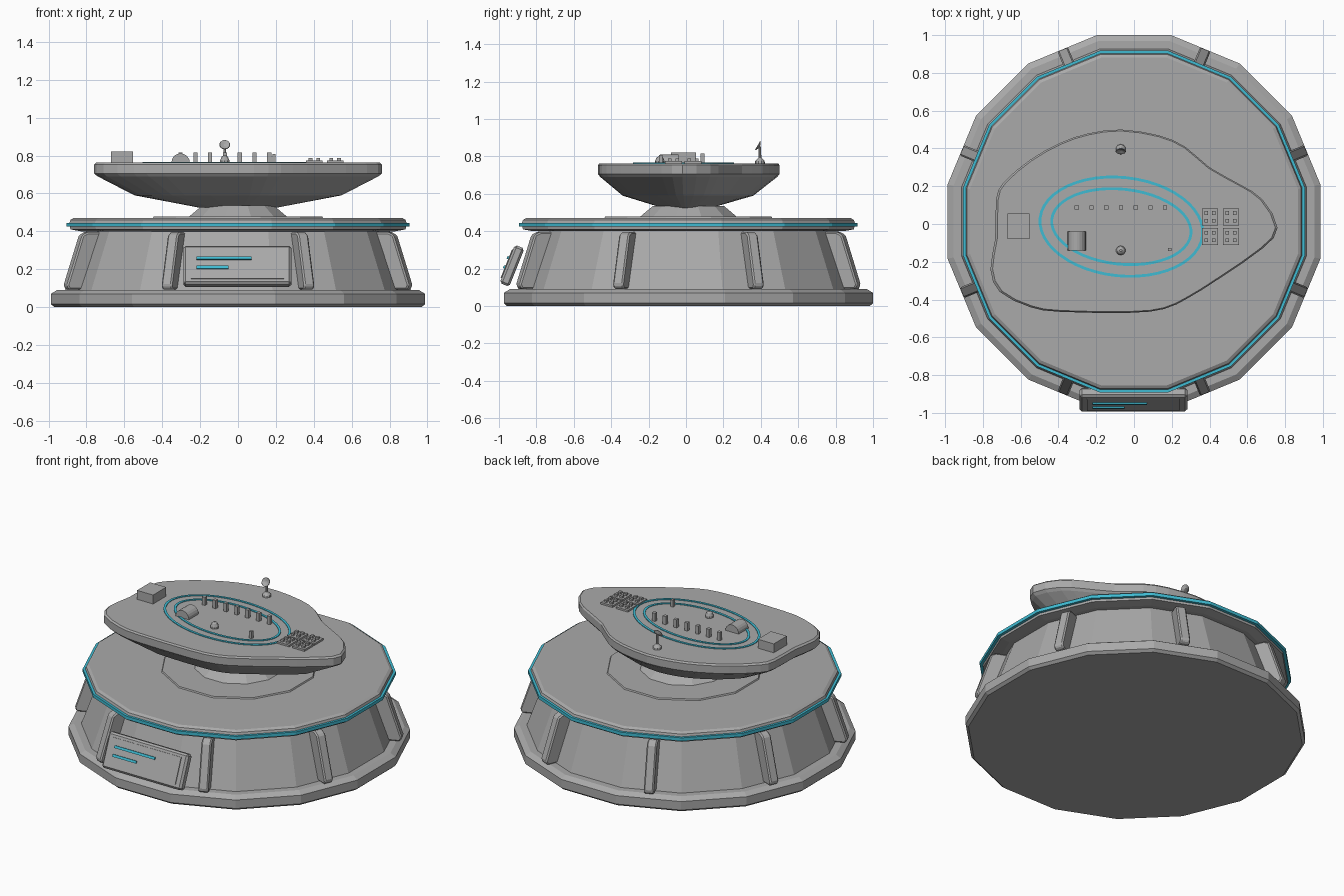
import bpy, bmesh, math
from mathutils import Matrix, Vector

cube = bpy.data.objects.get("Cube")
if cube:
    bpy.data.objects.remove(cube, do_unlink=True)

CY = 0.013      # centre of the round parts in y
TOP = 0.763     # height of the upper deck


def material(name, rgb):
    m = bpy.data.materials.new(name)
    m.use_nodes = True
    m.diffuse_color = (*rgb, 1)
    m.node_tree.nodes["Principled BSDF"].inputs["Base Color"].default_value = (*rgb, 1)
    return m


GREY = material("grey", (0.4, 0.4, 0.4))
TEAL = material("teal", (0.05, 0.5, 0.65))


def finish(name, bm, mat=GREY, bevel=0):
    bmesh.ops.recalc_face_normals(bm, faces=bm.faces)
    me = bpy.data.meshes.new(name)
    bm.to_mesh(me)
    bm.free()
    me.materials.append(mat)
    ob = bpy.data.objects.new(name, me)
    bpy.context.collection.objects.link(ob)
    if bevel:
        mod = ob.modifiers.new("bevel", "BEVEL")
        mod.width, mod.segments = bevel, 1
    return ob


def loft(name, rings, mat=GREY, closed=False):
    """Skin rings of points; cap the ends unless the rings form a loop."""
    bm = bmesh.new()
    rows = [[bm.verts.new(p) for p in ring] for ring in rings]
    pairs = list(zip(rows, rows[1:])) + ([(rows[-1], rows[0])] if closed else [])
    for a, b in pairs:
        for i in range(len(a)):
            j = (i + 1) % len(a)
            bm.faces.new((a[i], a[j], b[j], b[i]))
    if not closed:
        bm.faces.new(rows[0])
        bm.faces.new(rows[-1])
    return finish(name, bm, mat)


def lathe(name, profile, sides=16, mat=GREY, centre=(0, CY), closed=False):
    """Profile of (flat radius, z) turned into a prism with a flat side in front."""
    k = 1 / math.cos(math.pi / sides)
    angles = [math.tau * (i + 0.5) / sides for i in range(sides)]
    return loft(name, [[(centre[0] + r * k * math.cos(a), centre[1] + r * k * math.sin(a), z)
                        for a in angles] for r, z in profile], mat, closed)


def box(name, centre, size, mat=GREY, tilt=0, bevel=0):
    bm = bmesh.new()
    bmesh.ops.create_cube(bm, size=1)
    bmesh.ops.scale(bm, vec=size, verts=bm.verts)
    ob = finish(name, bm, mat, bevel)
    ob.location, ob.rotation_euler.x = centre, tilt
    return ob


def standing(name, x, y, sx, sy, height, z=TOP):
    return box(name, (x, y, z + height / 2), (sx, sy, height))


# Stand: foot ring, sloping drum, overhanging deck and its light band
lathe("foot", [(0.97, 0), (0.987, 0.015), (0.987, 0.07), (0.955, 0.09)])
lathe("drum", [(0.915, 0.085), (0.80, 0.405)])
lathe("lower_deck", [(0.83, 0.4), (0.885, 0.41), (0.89, 0.445), (0.885, 0.46), (0.868, 0.47)])
lathe("light_band", [(0.87, 0.424), (0.905, 0.424), (0.905, 0.445), (0.87, 0.445)],
      mat=TEAL, closed=True)
lathe("floor_plate", [(0.45, 0.468), (0.445, 0.478)], 12)
lathe("pedestal", [(0.26, 0.476), (0.19, 0.535)], 12)

# Eight ribs around the drum
RIB = [(0.86, 0.092), (0.975, 0.092), (0.988, 0.115), (0.9, 0.38), (0.87, 0.395), (0.77, 0.395)]
for i in range(8):
    rib = loft("rib", [[(r, s * 0.03, z) for r, z in RIB] for s in (-1, 1)])
    rib.location.y = CY
    rib.rotation_euler.z = math.tau * (i + 0.5) / 8
    mod = rib.modifiers.new("bevel", "BEVEL")
    mod.width, mod.segments = 0.008, 1

# Tilted sign on the front with two light strips
TILT = math.radians(-21.8)
turn = Matrix.Rotation(TILT, 3, "X")
SIGN = Vector((-0.003, -0.93, 0.215))


def on_sign(name, x, depth, up, size, mat=GREY, bevel=0):
    box(name, SIGN + turn @ Vector((x, -depth, up)), size, mat, TILT, bevel)


on_sign("sign", 0, 0, 0, (0.57, 0.055, 0.22), bevel=0.012)
on_sign("sign_panel", 0, 0.027, 0, (0.49, 0.012, 0.165))
on_sign("sign_strip_long", -0.072, 0.035, 0.032, (0.29, 0.012, 0.016), TEAL)
on_sign("sign_strip_short", -0.132, 0.035, -0.021, (0.17, 0.012, 0.016), TEAL)

# Floating upper slab with a rounded free-form outline
OUTLINE = [(-.07, .50), (.13, .47), (.27, .41), (.40, .30), (.56, .21), (.68, .13), (.76, -.02),
           (.68, -.13), (.45, -.29), (.29, -.39), (.16, -.45), (-.02, -.47), (-.39, -.465),
           (-.55, -.44), (-.71, -.36), (-.76, -.24), (-.735, -.08), (-.73, .13), (-.69, .22),
           (-.55, .34), (-.39, .43), (-.24, .48)]
pts = [Vector(p) for p in OUTLINE]
smooth = []
for i, p in enumerate(pts):
    a, b, c = pts[i - 1], pts[(i + 1) % len(pts)], pts[(i + 2) % len(pts)]
    smooth += [p, (p + b) * 0.5625 - (a + c) * 0.0625]
SLAB = [(0.27, 0.525), (0.72, 0.59), (0.975, 0.69), (1, 0.705), (1, 0.753), (0.985, TOP)]
loft("upper_slab", [[(p.x * s, p.y * s, z) for p in smooth] for s, z in SLAB])


# Two oval light rings on the slab
def oval(name, a, b, width=0.015):
    spin = math.radians(-6)
    rings = []
    for off, z in ((0, TOP - 0.002), (0, TOP + 0.004), (-width, TOP + 0.004), (-width, TOP - 0.002)):
        ring = []
        for i in range(48):
            t = math.tau * i / 48
            x, y = (a + off) * math.cos(t), (b + off) * math.sin(t)
            ring.append((-0.067 + x * math.cos(spin) - y * math.sin(spin),
                         -0.014 + x * math.sin(spin) + y * math.cos(spin), z))
        rings.append(ring)
    loft(name, rings, TEAL, closed=True)


oval("outer_light_ring", 0.44, 0.268)
oval("inner_light_ring", 0.378, 0.206)

# Buildings: block, row of towers, single post
standing("block", -0.612, -0.013, 0.115, 0.135, 0.058)
for i in range(7):
    standing("tower", -0.303 + i * 0.078, 0.088, 0.022, 0.022, 0.053)
standing("post", 0.19, -0.135, 0.018, 0.018, 0.045)

# Barrel-roofed hangar
arc = [(-0.303 + 0.048 * math.cos(math.pi * i / 10), TOP + 0.048 * math.sin(math.pi * i / 10))
       for i in range(11)]
loft("hangar", [[(x, y, z) for x, z in arc] for y in (-0.14, -0.04)])

# Small domed hut
lathe("hut", [(0.024, TOP), (0.024, TOP + 0.012), (0.017, TOP + 0.03), (0.006, TOP + 0.038)],
      10, centre=(-0.07, -0.14))

# Four pads, each with four small crates
for x in (0.403, 0.513):
    for y in (0.038, -0.066):
        standing("pad", x, y, 0.086, 0.09, 0.012)
        for dx in (-1, 1):
            for dy in (-1, 1):
                standing("crate", x + dx * 0.02, y + dy * 0.02, 0.019, 0.019, 0.014, TOP + 0.011)

# Dish antenna: foot, mast and tilted dish
DISH = (-0.07, 0.395)
lathe("antenna_foot", [(0.026, TOP), (0.024, TOP + 0.012), (0.008, TOP + 0.03)], 10, centre=DISH)
lathe("antenna_mast", [(0.008, TOP + 0.02), (0.006, TOP + 0.09)], 8, centre=DISH)
dish = lathe("antenna_dish", [(0.008, -0.008), (0.028, 0.002), (0.026, 0.005), (0.006, -0.003)],
             14, centre=(0, 0))
dish.location = (DISH[0], DISH[1] - 0.008, 0.856)
dish.rotation_euler.x = math.radians(60)
